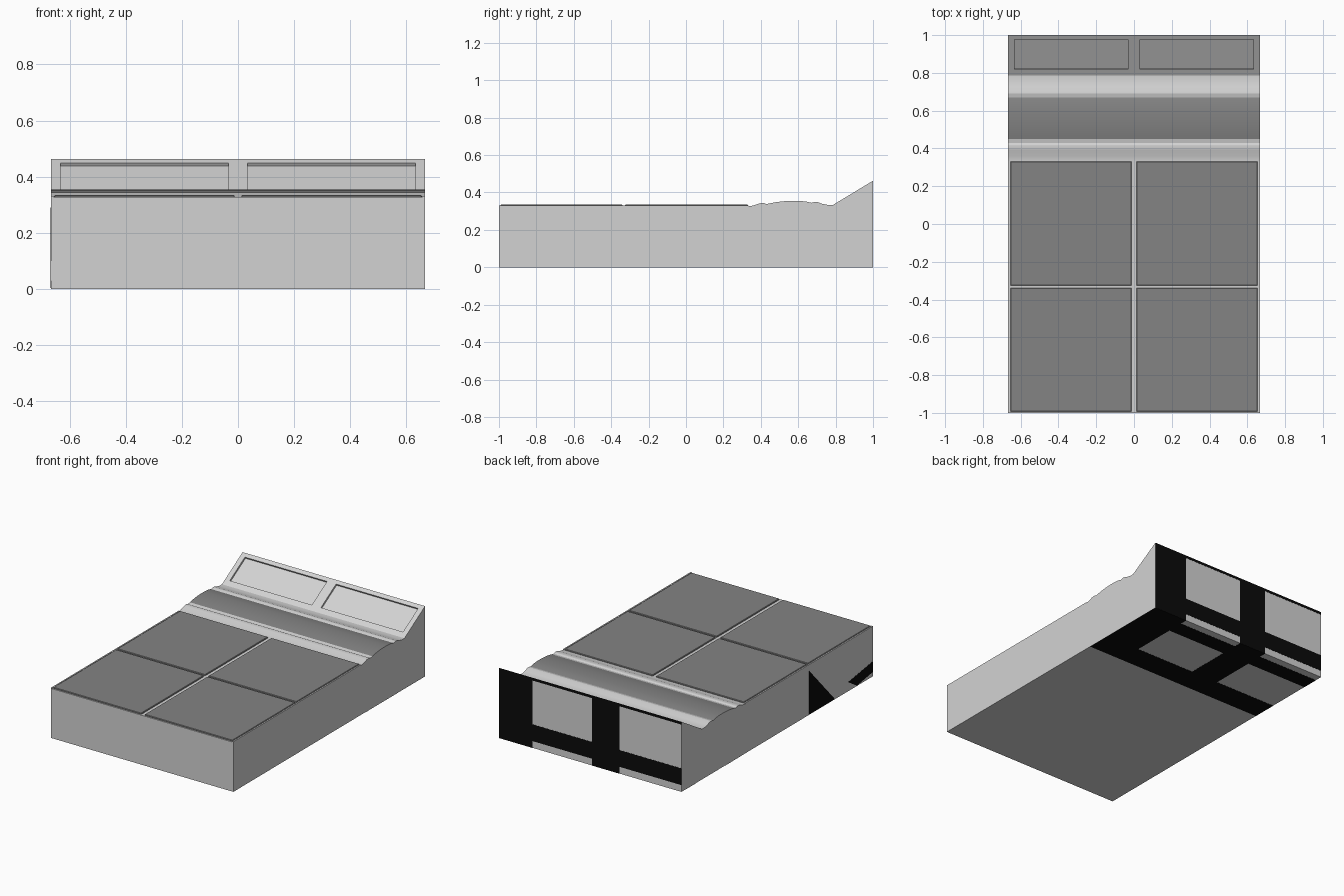
import bpy, bmesh, math

if "Cube" in bpy.data.objects:
    bpy.data.objects.remove(bpy.data.objects["Cube"])


def material(name, v):
    m = bpy.data.materials.new(name)
    m.diffuse_color = (v, v, v, 1)
    m.use_nodes = True
    m.node_tree.nodes["Principled BSDF"].inputs["Base Color"].default_value = m.diffuse_color
    return m


LIGHT = material("light grey", 0.65)
DARK = material("dark grey", 0.23)
BLACK = material("black", 0.003)
W = 2 / 3


def prism(name, pts, vec, mats):
    """Extrude a planar outline along vec."""
    bm = bmesh.new()
    f = bm.faces.new([bm.verts.new(p) for p in pts])
    r = bmesh.ops.extrude_face_region(bm, geom=[f])
    bmesh.ops.translate(bm, vec=vec, verts=[v for v in r["geom"] if isinstance(v, bmesh.types.BMVert)])
    bmesh.ops.recalc_face_normals(bm, faces=bm.faces)
    me = bpy.data.meshes.new(name)
    bm.to_mesh(me)
    bm.free()
    for m in mats:
        me.materials.append(m)
    ob = bpy.data.objects.new(name, me)
    bpy.context.collection.objects.link(ob)
    return ob


# body: side profile with the low ridges and the rear ramp
profile = [(-1, 0), (-1, .327), (.333, .327), (.36, .33), (.39, .341), (.405, .344),
           (.418, .343), (.43, .338), (.45, .342), (.48, .348), (.52, .353), (.56, .355),
           (.60, .355), (.64, .352), (.67, .345), (.69, .350), (.705, .348), (.73, .339),
           (.76, .333), (.785, .333), (1, .463), (1, 0)]
body = prism("body", [(-W, y, z) for y, z in profile], (2 * W, 0, 0), [LIGHT, DARK])
for p in body.data.polygons:
    if abs(p.normal.x) < .5 and p.normal.z > .5 and .45 < p.center.y < .67:
        p.material_index = 1

# recessed panels in the ramp
ang = math.atan2(.13, .215)
for s in (-1, 1):
    yc = .897
    zc = .333 + (yc - .785) * math.tan(ang)
    cut = prism("panel_cutter", [(-.3, -.092, -.012), (.3, -.092, -.012), (.3, .092, -.012), (-.3, .092, -.012)],
                (0, 0, .04), [LIGHT])
    cut.location = (s * .333, yc, zc)
    cut.rotation_euler = (ang, 0, 0)
    mod = body.modifiers.new("recess", "BOOLEAN")
    mod.object = cut
    mod.operation = "DIFFERENCE"
    mod.solver = "EXACT"
    cut.hide_render = True
    cut.hide_viewport = True
    bpy.context.view_layer.objects.active = body
    bpy.context.view_layer.update()
    bpy.ops.object.modifier_apply(modifier=mod.name)
    bpy.data.objects.remove(cut)
bpy.ops.object.select_all(action="DESELECT")
body.select_set(True)
bpy.context.view_layer.objects.active = body
bpy.ops.object.shade_smooth_by_angle(angle=math.radians(18))

# four floor tiles with thin grooves between them
for s in (-1, 1):
    for y0, y1 in ((-.993, -.338), (-.326, .331)):
        x0, x1 = s * .012, s * .655
        tile = prism("floor_tile", [(x0, y0, .32), (x1, y0, .32), (x1, y1, .32), (x0, y1, .32)],
                     (0, 0, .0145), [DARK])
        b = tile.modifiers.new("soft_edge", "BEVEL")
        b.width = .003
        b.segments = 1

# light strips along the outer sides
for s in (-1, 1):
    x0, x1 = s * .658, s * W
    prism("side_strip", [(x0, -1, .32), (x1, -1, .32), (x1, .333, .32), (x0, .333, .32)], (0, 0, .0115), [LIGHT])

# black lattice on the back and the underside
T = .002
cols = [(.42, W), (-.215, -.015)]
gaps = [(-.015, .42), (-W, -.215)]


def lattice(name, lo, hi, bars, to3d, vec):
    rects = [(a, b, lo, hi) for a, b in cols] + [(a, b, c, d) for a, b in gaps for c, d in bars]
    for a, b, c, d in rects:
        prism(name, [to3d(a, c), to3d(b, c), to3d(b, d), to3d(a, d)], vec, [BLACK])


lattice("back_lattice", 0, .462, [(.045, .155), (.445, .462)], lambda x, z: (x, .999, z), (0, T, 0))
lattice("under_lattice", .375, 1, [(.375, .54), (.84, .95)], lambda x, y: (x, y, .001), (0, 0, -T))

# black patches on the left side near the front
for pts in ([(-.333, .29), (-.333, .003), (-.6, .003)],
            [(-.74, .06), (-1, .1), (-1, .03), (-.83, .003)]):
    prism("side_patch", [(-W + .001, y, z) for y, z in pts], (-T, 0, 0), [BLACK])
